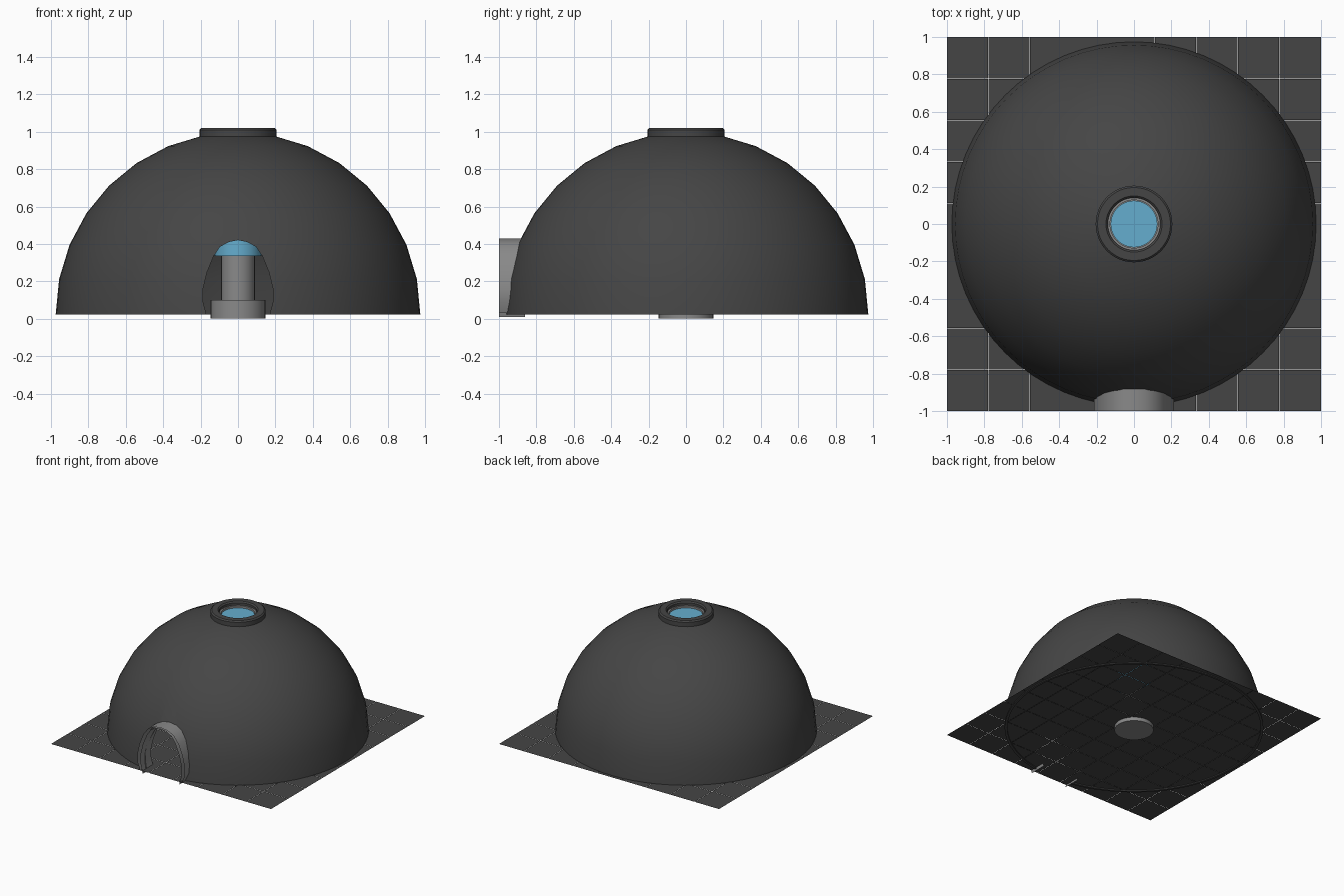
import bpy, bmesh, math

if "Cube" in bpy.data.objects:
    bpy.data.objects.remove(bpy.data.objects["Cube"])


def material(name, r, g, b):
    m = bpy.data.materials.new(name)
    m.diffuse_color = (r, g, b, 1)
    m.use_nodes = True
    m.node_tree.nodes["Principled BSDF"].inputs["Base Color"].default_value = m.diffuse_color
    return m


DARK = material("dark_stone", 0.06, 0.06, 0.06)
GREY = material("grey_stone", 0.25, 0.25, 0.25)
BLUE = material("blue_light", 0.13, 0.42, 0.62)


def finish(name, bm, mat, smooth=None, normals=True):
    if normals:
        bmesh.ops.recalc_face_normals(bm, faces=bm.faces)
    me = bpy.data.meshes.new(name)
    bm.to_mesh(me)
    bm.free()
    ob = bpy.data.objects.new(name, me)
    bpy.context.collection.objects.link(ob)
    me.materials.append(mat)
    if smooth:
        bpy.ops.object.select_all(action='DESELECT')
        ob.select_set(True)
        bpy.context.view_layer.objects.active = ob
        bpy.ops.object.shade_smooth_by_angle(angle=math.radians(smooth))
    return ob


def lathe(name, profile, mat, steps=48, smooth=35):
    """Spin a closed (radius, z) loop round the z axis."""
    bm = bmesh.new()
    vs = [bm.verts.new((r, 0, z)) for r, z in profile]
    es = [bm.edges.new((vs[i], vs[(i + 1) % len(vs)])) for i in range(len(vs))]
    bmesh.ops.spin(bm, geom=vs + es, cent=(0, 0, 0), axis=(0, 0, 1),
                   angle=2 * math.pi, steps=steps, use_merge=True)
    bmesh.ops.remove_doubles(bm, verts=bm.verts, dist=1e-5)
    return finish(name, bm, mat, smooth)


def cylinder(name, r, z0, z1, mat, sides=32):
    bm = bmesh.new()
    bmesh.ops.create_cone(bm, cap_ends=True, segments=sides, radius1=r,
                          radius2=r, depth=z1 - z0)
    bmesh.ops.translate(bm, verts=bm.verts, vec=(0, 0, (z0 + z1) / 2))
    return finish(name, bm, mat, 35)


def arch(name, half, y0, y1, mat, closed=False, smooth=40):
    """Extrude a mirrored (x, z) arch outline along y."""
    pts = [(-x, z) for x, z in half] + [(x, z) for x, z in half[-2::-1]]
    bm = bmesh.new()
    a = [bm.verts.new((x, y0, z)) for x, z in pts]
    b = [bm.verts.new((x, y1, z)) for x, z in pts]
    n = len(pts)
    for i in range(n if closed else n - 1):
        j = (i + 1) % n
        bm.faces.new((a[i], a[j], b[j], b[i]))
    if closed:
        bm.faces.new(a)
        bm.faces.new(b)
    return finish(name, bm, mat, smooth)


# Floor: 9 x 9 flat tiles with hairline gaps
bm = bmesh.new()
step, gap = 2 / 9, 0.002
for i in range(9):
    for j in range(9):
        x0, y0 = -1 + i * step, -1 + j * step
        x1, y1 = x0 + step, y0 + step
        if i < 8:
            x1 -= gap
        if j < 8:
            y1 -= gap
        bm.faces.new([bm.verts.new((x, y, 0.03)) for x, y in
                      ((x0, y0), (x1, y0), (x1, y1), (x0, y1))])
finish("floor_tiles", bm, DARK, normals=False)

# Dome shell with a round opening at the top
R, T, BASE, HOLE = 0.975, 0.02, 0.022, 0.14


def dome_arc(r):
    return [(r * math.cos(math.radians(a * 11.25)),
             BASE + r * math.sin(math.radians(a * 11.25))) for a in range(8)]


outer = dome_arc(R) + [(HOLE, BASE + R * 0.989)]
inner = dome_arc(R - T) + [(HOLE, BASE + (R - T) * 0.989)]
dome = lathe("dome", outer + inner[::-1], DARK, steps=64)

# Doorway cut through the dome
door = [(0.165, 0.008), (0.187, 0.09), (0.187, 0.16), (0.165, 0.25),
        (0.13, 0.335), (0.096, 0.385), (0.05, 0.41), (0, 0.42)]
cutter = arch("door_cutter", door, -1.2, -0.7, DARK, closed=True, smooth=None)
cutter.hide_render = True
cutter.hide_viewport = True
cut = dome.modifiers.new("doorway", 'BOOLEAN')
cut.operation = 'DIFFERENCE'
cut.solver = 'EXACT'
cut.object = cutter

# Door surround: outer hood and inner lining
hood = [(0.19, 0.03), (0.213, 0.09), (0.215, 0.16), (0.195, 0.25),
        (0.16, 0.335), (0.115, 0.395), (0.06, 0.422), (0, 0.43)]
arch("door_hood", hood, -1.0, -0.87, GREY)
arch("door_lining", door, -1.0, -0.86, GREY)

# Ring and lining round the top opening
lathe("top_ring", [(0.14, 0.95), (0.14, 1.01), (0.15, 1.02), (0.195, 1.02),
                   (0.205, 1.01), (0.205, 0.965)], DARK)
lathe("top_lining", [(0.128, 0.94), (0.128, 0.99), (0.14, 0.99), (0.14, 0.94)], GREY)

# Pedestal under the opening, with the blue light column above it
cylinder("pedestal_base", 0.147, 0.0, 0.1, GREY)
cylinder("pedestal_shaft", 0.09, 0.1, 0.335, GREY)
cylinder("light_column", 0.125, 0.335, 0.975, BLUE)
